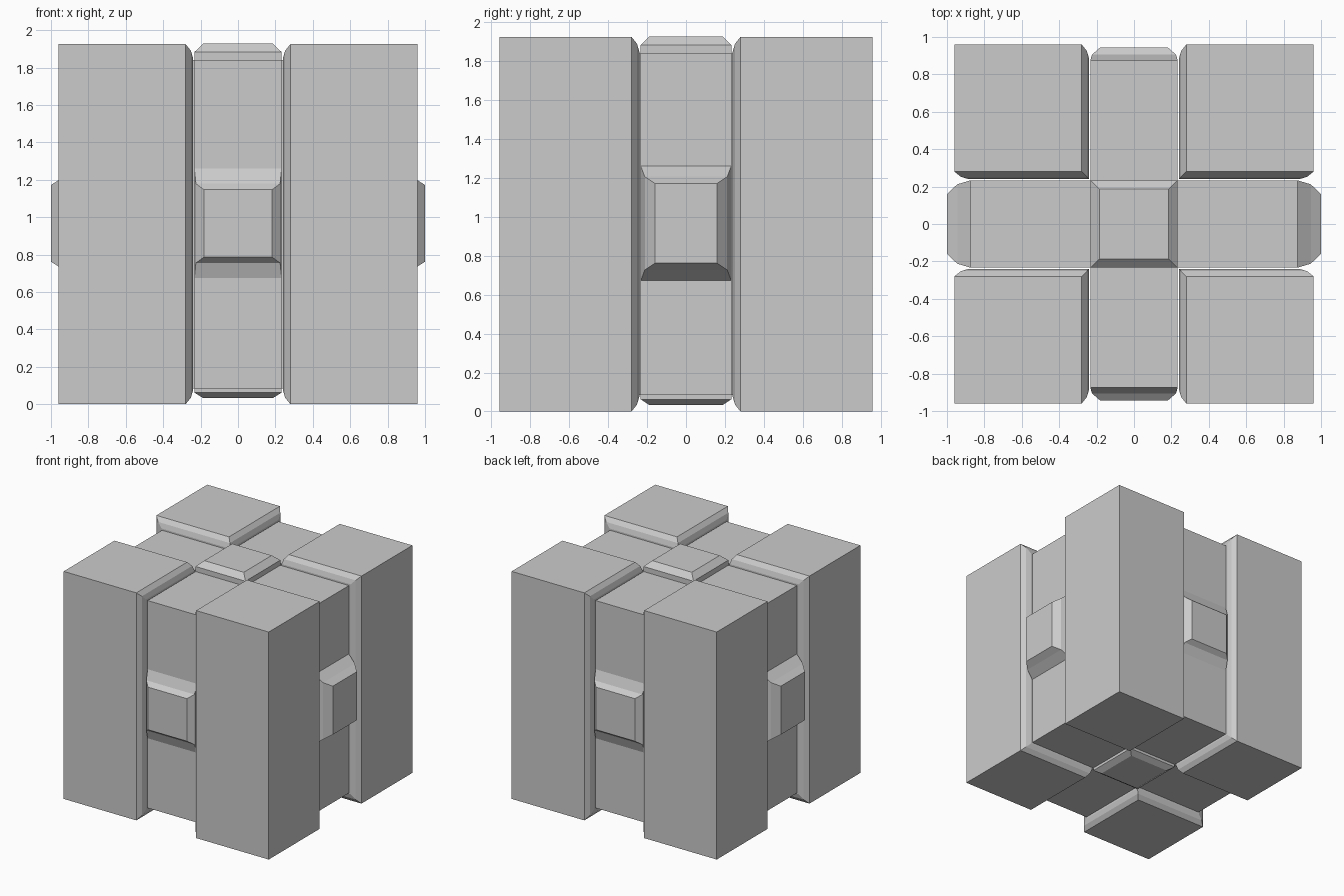
import bpy, bmesh
from mathutils import Vector

if "Cube" in bpy.data.objects:
    bpy.data.objects.remove(bpy.data.objects["Cube"])

H = 1.925            # height of the corner posts
MID = H / 2
OUT, INN = 0.96, 0.24  # outer and inner faces of the posts
ARM = 0.233          # half width of the recessed cross arms


def finish(bm, name):
    bmesh.ops.recalc_face_normals(bm, faces=bm.faces)
    mesh = bpy.data.meshes.new(name)
    bm.to_mesh(mesh)
    bm.free()
    ob = bpy.data.objects.new(name, mesh)
    bpy.context.collection.objects.link(ob)
    return ob


def post(name, sx, sy):
    """Corner post; the rims of its two inner faces get a two-step chamfer."""
    bm = bmesh.new()
    bmesh.ops.create_cube(bm, size=1)
    c = (INN + OUT) / 2
    for v in bm.verts:
        v.co = Vector((c + v.co.x * (OUT - INN), c + v.co.y * (OUT - INN), MID + v.co.z * H))
    # chamfer profile: (distance from inner face, depth below outer face)
    steps = [(0.04, 0.0), (0.012, 0.035), (0.0, 0.075)]
    ux, uy, uz = Vector((1, 0, 0)), Vector((0, 1, 0)), Vector((0, 0, 1))
    for inner, other in ((ux, uy), (uy, ux)):
        for outer, limit in ((other, OUT), (uz, H), (-uz, 0)):
            for (a0, d0), (a1, d1) in zip(steps, steps[1:]):
                no = outer * (a0 - a1) - inner * (d1 - d0)
                co = inner * (INN + a0) + outer * (limit - d0)
                bmesh.ops.bisect_plane(bm, geom=bm.verts[:] + bm.edges[:] + bm.faces[:],
                                       dist=1e-6, plane_co=co, plane_no=no, clear_outer=True)
                rim = [e for e in bm.edges if e.is_boundary]
                if rim:
                    bmesh.ops.contextual_create(bm, geom=rim)
    for v in bm.verts:
        v.co.x *= sx
        v.co.y *= sy
    return finish(bm, name)


def boss(name, out, u, v, centre, levels):
    """Stepped rectangular boss: levels are (distance, half u, half v)."""
    out, u, v, centre = Vector(out), Vector(u), Vector(v), Vector(centre)
    bm = bmesh.new()
    rings = [[bm.verts.new(centre + out * d + u * (a * hu) + v * (b * hv))
              for a, b in ((-1, -1), (1, -1), (1, 1), (-1, 1))] for d, hu, hv in levels]
    for r0, r1 in zip(rings, rings[1:]):
        for i in range(4):
            j = (i + 1) % 4
            bm.faces.new((r0[i], r0[j], r1[j], r1[i]))
    bm.faces.new(rings[-1])
    bm.faces.new(rings[0][::-1])
    return finish(bm, name)


# Corner posts
for fb, sy in (("front", -1), ("back", 1)):
    for lr, sx in (("left", -1), ("right", 1)):
        post(f"{fb}_{lr}_post", sx, sy)

# Recessed core with a plus-shaped cross-section
L, Z0, Z1 = 0.875, 0.085, 1.84
quarter = [(L, -ARM), (L, ARM), (ARM, ARM)]
outline = []
for k in range(4):
    outline += quarter
    quarter = [(-y, x) for x, y in quarter]
bm = bmesh.new()
base = bm.faces.new([bm.verts.new((x, y, Z0)) for x, y in outline])
ext = bmesh.ops.extrude_face_region(bm, geom=[base], use_keep_orig=True)
bmesh.ops.translate(bm, vec=(0, 0, Z1 - Z0),
                    verts=[g for g in ext["geom"] if isinstance(g, bmesh.types.BMVert)])
finish(bm, "cross_core")

# Bosses in the middle of every face
side = [(L, ARM, 0.295), (0.945, 0.212, 0.24), (1.0, 0.16, 0.205)]
face = [(L, ARM, 0.292), (0.905, 0.225, 0.212), (0.943, 0.182, 0.18)]
for name, s in (("left", -1), ("right", 1)):
    boss(name + "_boss", (s, 0, 0), (0, 1, 0), (0, 0, 1), (0, 0, 0.967), side)
for name, s in (("front", -1), ("back", 1)):
    boss(name + "_boss", (0, s, 0), (1, 0, 0), (0, 0, 1), (0, 0, 0.967), face)
boss("top_boss", (0, 0, 1), (1, 0, 0), (0, 1, 0), (0, 0, 0),
     [(Z1, ARM, ARM), (1.883, ARM, ARM), (1.928, 0.185, 0.187)])
boss("bottom_boss", (0, 0, -1), (1, 0, 0), (0, 1, 0), (0, 0, 0),
     [(-Z0, ARM, ARM), (-0.062, ARM, ARM), (-0.032, 0.185, 0.187)])
